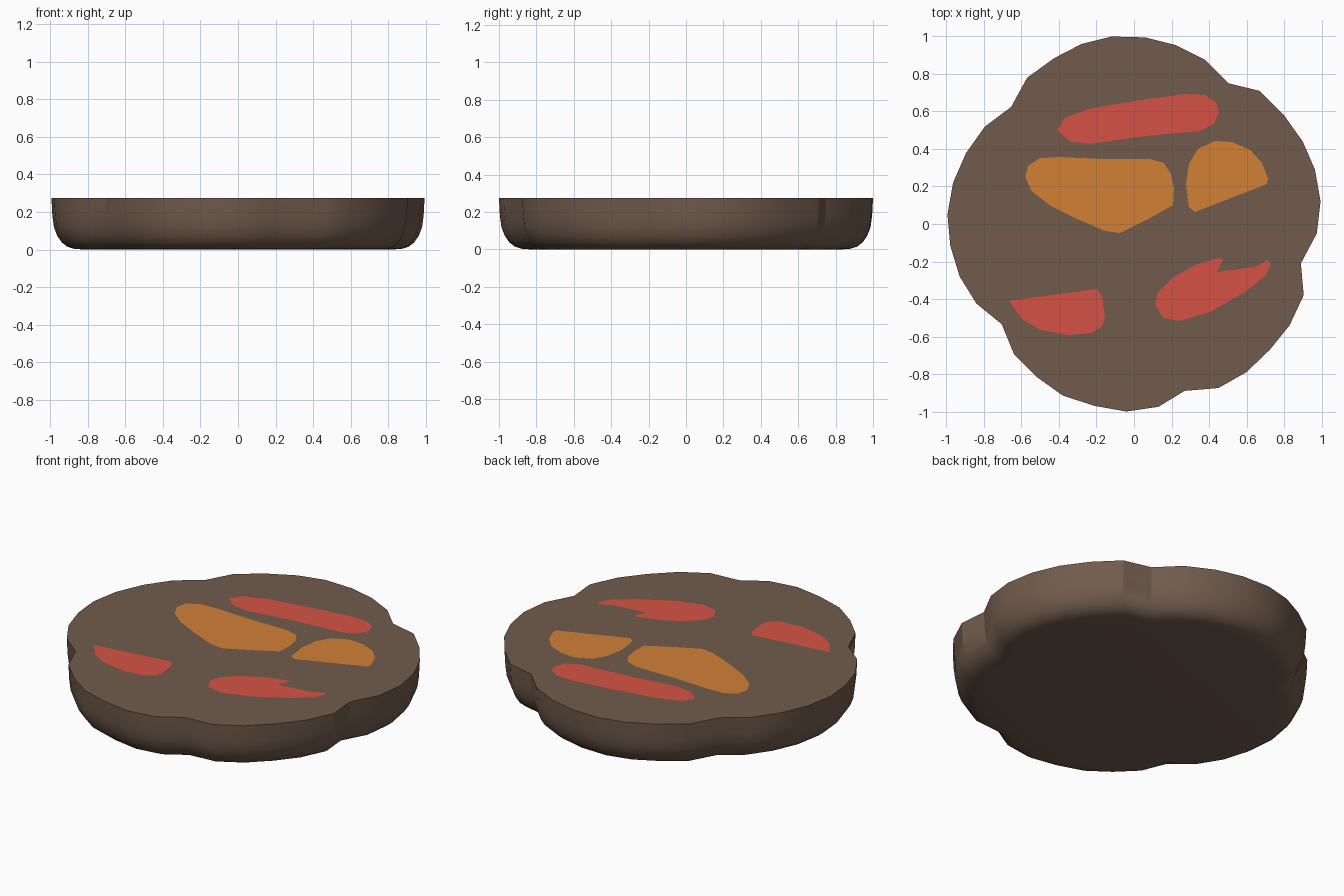
import bpy, bmesh
from mathutils import Vector


def material(name, rgb):
    m = bpy.data.materials.new(name)
    m.diffuse_color = (*rgb, 1)
    return m


brown = material("brown", (0.165, 0.105, 0.072))
red = material("red", (0.66, 0.086, 0.058))
orange = material("orange", (0.64, 0.22, 0.036))

TOP = 0.275


def add_object(name, bm, mat):
    me = bpy.data.meshes.new(name)
    bm.to_mesh(me)
    bm.free()
    me.materials.append(mat)
    ob = bpy.data.objects.new(name, me)
    bpy.context.collection.objects.link(ob)
    return ob


# lobed outline of the slab, clockwise from the back
outline = [
    (-.12, 1), (.06, .995), (.22, .955), (.38, .875), (.505, .75), (.67, .71),
    (.80, .58), (.90, .44), (.965, .29), (.995, .12), (.975, -.05), (.89, -.21),
    (.905, -.38), (.83, -.54), (.725, -.67), (.60, -.79), (.45, -.875), (.27, -.89),
    (.13, -.975), (-.04, -1), (-.21, -.97), (-.38, -.915), (-.52, -.815), (-.64, -.695),
    (-.705, -.535), (-.84, -.425), (-.93, -.28), (-.98, -.115), (-.995, .05), (-.965, .22),
    (-.895, .38), (-.795, .52), (-.655, .625), (-.57, .78), (-.425, .885), (-.28, .96)]

# side profile: (scale of outline, height), with a rounded lower rim
profile = [(1, TOP), (.995, .18), (.987, .12), (.97, .075), (.945, .038),
           (.915, .015), (.88, .004), (.83, 0)]
bm = bmesh.new()
rings = [[bm.verts.new((x * s, y * s, z)) for x, y in outline] for s, z in profile]
n = len(outline)
for a, b in zip(rings, rings[1:]):
    for i in range(n):
        j = (i + 1) % n
        bm.faces.new((a[i], a[j], b[j], b[i]))
bm.faces.new(rings[0])
bm.faces.new(rings[-1])
bmesh.ops.recalc_face_normals(bm, faces=bm.faces)
slab = add_object("slab", bm, brown)
bpy.context.view_layer.objects.active = slab
slab.select_set(True)
bpy.ops.object.shade_smooth_by_angle(angle=0.5)
slab.select_set(False)


# flat patches lying on the top face
def patch(name, pts, mat):
    bm = bmesh.new()
    f = bm.faces.new([bm.verts.new((x, y, TOP + 0.002)) for x, y in pts])
    f.normal_update()
    if f.normal.z < 0:
        f.normal_flip()
    bmesh.ops.triangulate(bm, faces=bm.faces[:])
    add_object(name, bm, mat)


patch("back_red_patch", [
    (-.41, .50), (-.37, .565), (-.235, .615), (.03, .66), (.27, .693), (.38, .688),
    (.437, .65), (.453, .60), (.427, .533), (.35, .495), (.165, .48), (-.02, .459),
    (-.235, .427), (-.34, .44)], red)
patch("left_orange_patch", [
    (-.58, .25), (-.565, .31), (-.50, .352), (-.395, .357), (-.18, .347), (.085, .347),
    (.16, .325), (.197, .267), (.213, .187), (.208, .10), (.085, .032), (-.075, -.048),
    (-.155, -.037), (-.315, .032), (-.45, .10), (-.545, .176)], orange)
patch("right_orange_patch", [
    (.277, .213), (.293, .32), (.34, .40), (.432, .443), (.523, .437), (.62, .395),
    (.683, .325), (.715, .24), (.709, .213), (.325, .064), (.293, .09)], orange)
patch("front_left_red_patch", [
    (-.667, -.41), (-.197, -.347), (-.17, -.384), (-.155, -.496), (-.17, -.544),
    (-.224, -.581), (-.35, -.592), (-.50, -.565), (-.597, -.507)], red)
patch("front_right_red_patch", [
    (.112, -.427), (.128, -.363), (.203, -.288), (.325, -.219), (.453, -.181), (.475, -.192),
    (.443, -.256), (.645, -.229), (.715, -.192), (.73, -.213), (.70, -.277), (.592, -.363),
    (.405, -.469), (.245, -.517), (.155, -.501)], red)
